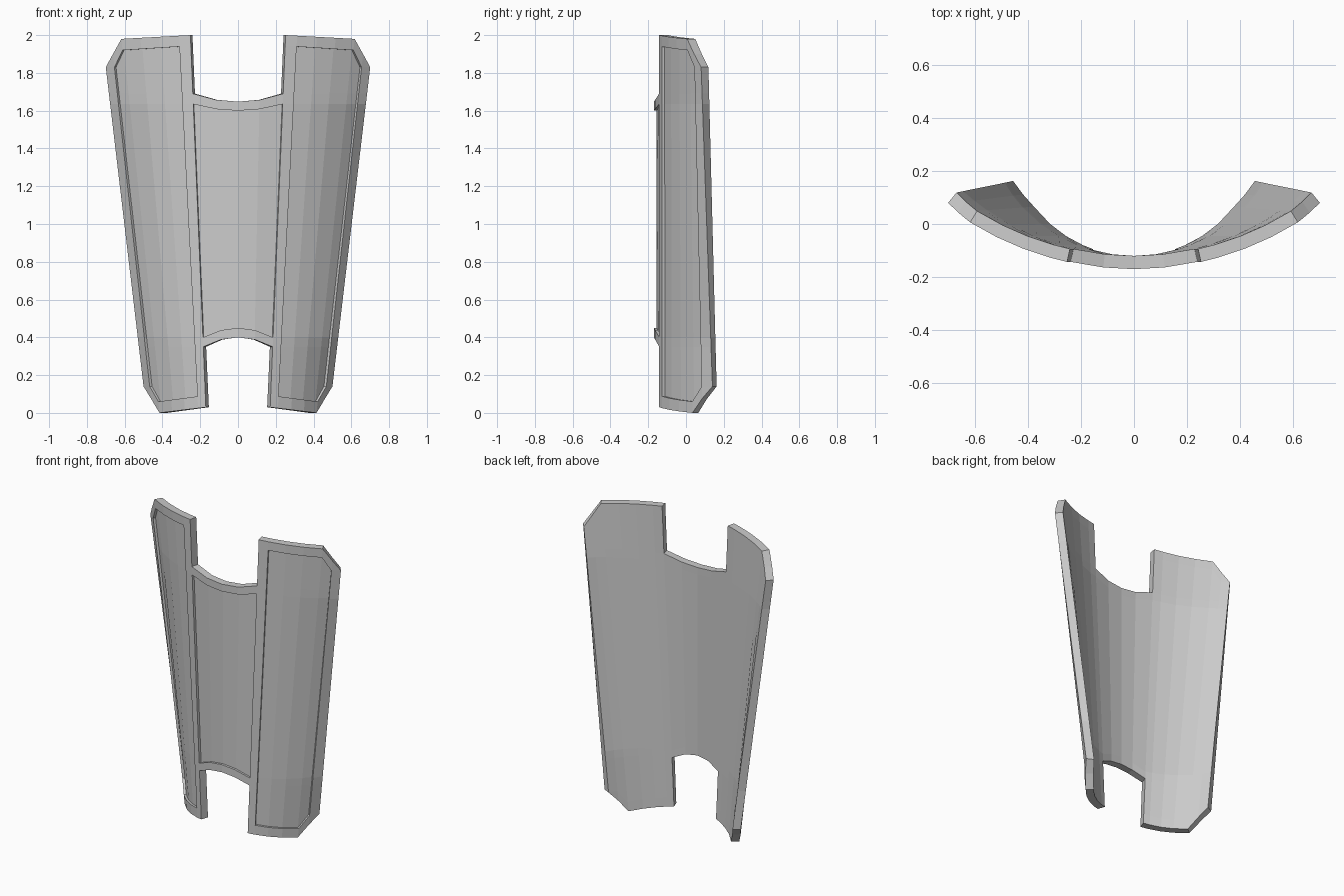
import bpy
import bmesh
import math
from mathutils import Vector

cube = bpy.data.objects.get("Cube")
if cube:
    bpy.data.objects.remove(cube)

THICKNESS, RECESS = 0.05, 0.015
FRONT_Y = -0.17
Z_LOW, Z_HIGH = 0.14, 1.83
NOTCH, RIM_IN, CORNER, RIM_OUT = 0.35, 0.435, 0.86, 0.935


def arc(u, half_width, edge_y):
    """Point on a circular arc from the front centre to the side edge."""
    sag = edge_y - FRONT_Y
    radius = (half_width ** 2 + sag ** 2) / (2 * sag)
    x = u * half_width
    return Vector((x, FRONT_Y + radius - math.sqrt(radius ** 2 - x ** 2), 0))


def outer(u, z):
    """Tapered outer surface ruled between a low arc and a high arc."""
    t = (z - Z_LOW) / (Z_HIGH - Z_LOW)
    p = arc(u, 0.50, 0.14).lerp(arc(u, 0.70, 0.08), t)
    p.z = z
    return p


def shell_point(u, depth, z):
    tangent = (outer(u + 0.01, z) - outer(u - 0.01, z)).normalized()
    return outer(u, z) + depth * Vector((-tangent.y, tangent.x, 0))


def interp(u, points):
    for (u0, z0), (u1, z1) in zip(points, points[1:]):
        if u <= u1:
            return z0 + (z1 - z0) * (u - u0) / (u1 - u0)
    return points[-1][1]


# Border lines of the wings and of the middle panel, as (across, height)
WING_LINES = {
    0: [(NOTCH, 0.03), (CORNER, 0.0), (1, Z_LOW)],
    1: [(NOTCH, 0.093), (CORNER, 0.06), (RIM_OUT, Z_LOW), (1, Z_LOW)],
    6: [(NOTCH, 1.943), (CORNER, 1.92), (RIM_OUT, Z_HIGH), (1, Z_HIGH)],
    7: [(NOTCH, 2.0), (CORNER, 1.98), (1, Z_HIGH)],
}
MIDDLE_LINES = {
    2: [(0, 0.40), (0.17, 0.388), (NOTCH, 0.35)],
    3: [(0, 0.45), (0.17, 0.438), (NOTCH, 0.40)],
    4: [(0, 1.60), (0.17, 1.608), (NOTCH, 1.635)],
    5: [(0, 1.648), (0.17, 1.657), (NOTCH, 1.69)],
}
LINES = {**WING_LINES, **MIDDLE_LINES}

half = [0.17, NOTCH, RIM_IN, 0.58, 0.72, CORNER, RIM_OUT, 1]
columns = [-u for u in reversed(half)] + [0] + half

# Flat sheet: x runs across, y is depth, z is height
bm = bmesh.new()
grid = {}
for i, u in enumerate(columns):
    rows = LINES if abs(u) >= NOTCH else MIDDLE_LINES
    for row in rows:
        grid[i, row] = bm.verts.new((u, 0, interp(abs(u), LINES[row])))

sheet, panels = [], []
for i in range(len(columns) - 1):
    lo, hi = sorted((abs(columns[i]), abs(columns[i + 1])))
    in_middle = hi <= NOTCH
    in_wing_panel = lo >= RIM_IN and hi <= RIM_OUT
    for row in range(7):
        corners = [(i, row), (i + 1, row), (i + 1, row + 1), (i, row + 1)]
        if in_middle and not 2 <= row <= 4:
            continue
        # The outermost rim column closes to a point at top and bottom
        verts = []
        for c in corners:
            v = grid[c]
            if all((v.co - w.co).length > 1e-5 for w in verts):
                verts.append(v)
        face = bm.faces.new(verts)
        sheet.append(face)
        if (in_middle and row == 3) or (in_wing_panel and 1 <= row <= 5):
            panels.append(face)


def push(faces, depth):
    new = bmesh.ops.extrude_face_region(bm, geom=faces)["geom"]
    for v in new:
        if isinstance(v, bmesh.types.BMVert):
            v.co.y = depth


# Thickness first, then the three recessed panels
push(sheet, THICKNESS)
push(panels, RECESS)
old = [f for f in panels if f.is_valid]
if old:
    bmesh.ops.delete(bm, geom=old, context='FACES')
bmesh.ops.remove_doubles(bm, verts=bm.verts[:], dist=1e-5)

# Wrap the flat sheet onto the tapered curve
for v in bm.verts:
    v.co = shell_point(*v.co)
bmesh.ops.recalc_face_normals(bm, faces=bm.faces[:])

mesh = bpy.data.meshes.new("curved_guard_plate")
bm.to_mesh(mesh)
bm.free()
plate = bpy.data.objects.new("curved_guard_plate", mesh)
bpy.context.collection.objects.link(plate)
